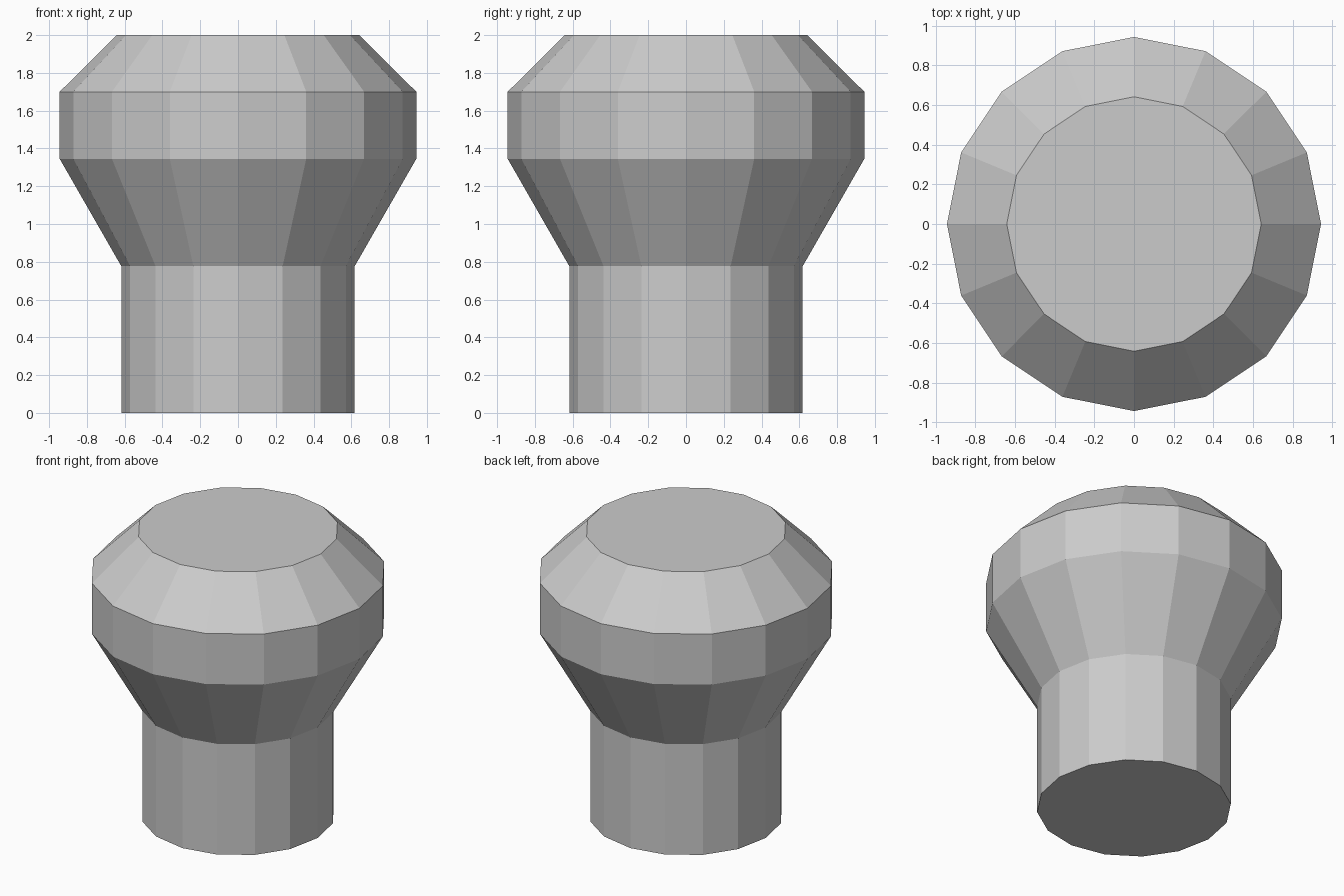
import bpy, bmesh, math

if "Cube" in bpy.data.objects:
    bpy.data.objects.remove(bpy.data.objects["Cube"])

SIDES = 16
# Profile of the knob: (radius, height) from base to top
PROFILE = [(0.618, 0.0), (0.618, 0.777), (0.944, 1.345), (0.944, 1.70), (0.642, 2.0)]

bm = bmesh.new()

# Rings of the turned body
rings = []
for r, z in PROFILE:
    rings.append([bm.verts.new((r * math.cos(2 * math.pi * i / SIDES),
                                r * math.sin(2 * math.pi * i / SIDES), z))
                  for i in range(SIDES)])

# Side walls
for low, high in zip(rings, rings[1:]):
    for i in range(SIDES):
        j = (i + 1) % SIDES
        bm.faces.new((low[i], low[j], high[j], high[i]))

# Flat base and top
bm.faces.new(rings[0][::-1])
bm.faces.new(rings[-1])

mesh = bpy.data.meshes.new("knob")
bm.to_mesh(mesh)
bm.free()
knob = bpy.data.objects.new("knob", mesh)
bpy.context.collection.objects.link(knob)
